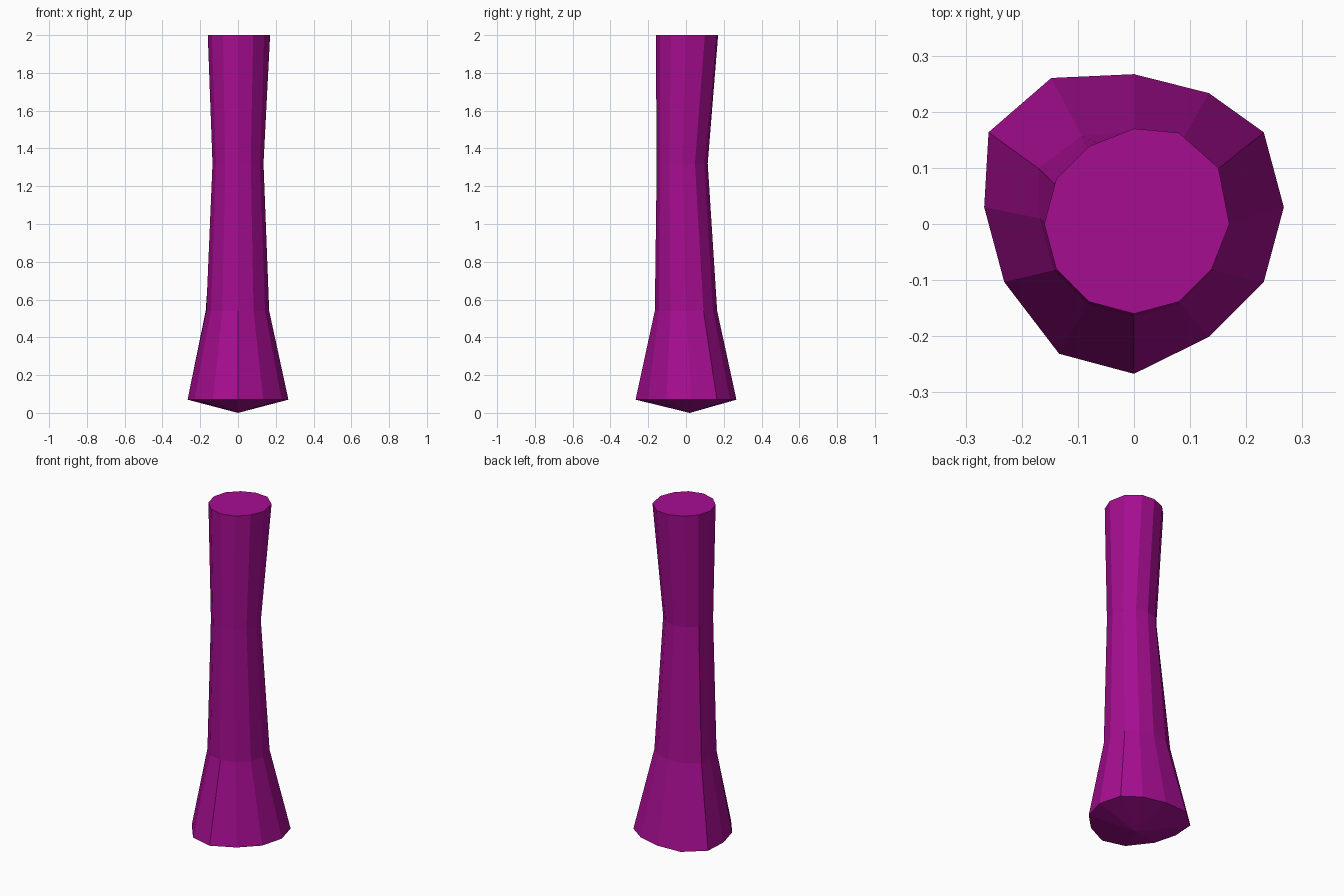
import bpy, bmesh, math
from mathutils import Vector

if "Cube" in bpy.data.objects:
    bpy.data.objects.remove(bpy.data.objects["Cube"])

SIDES = 12


def ring(z, radius, cy=0.0, offsets=None):
    """Twelve points, starting at +y and running clockwise seen from above."""
    pts = []
    for i in range(SIDES):
        a = math.tau * i / SIDES
        dx, dy = (offsets or {}).get(i, (0, 0))
        pts.append(Vector((radius * math.sin(a) + dx, cy + radius * math.cos(a) + dy, z)))
    return pts


# Slightly irregular outlines: flared foot, lower shaft, waist, top
rings = [
    ring(0.07, 0.267, 0.0, {1: (0, 0.002), 2: (0, 0.03), 3: (0, 0.03), 4: (0, 0.03), 5: (0, 0.03),
                            8: (0, 0.03), 9: (0, 0.03), 10: (-0.028, 0.03), 11: (-0.014, 0.029)}),
    ring(0.54, 0.165, 0.0, {2: (0, 0.01), 9: (-0.003, 0.01), 10: (-0.028, 0.017), 11: (-0.01, 0.014)}),
    ring(1.32, 0.135, -0.02),
    ring(2.0, 0.16, 0.0, {0: (0, 0.01), 1: (0, 0.024), 2: (0.012, 0.02), 3: (0.01, 0)}),
]

# Trunk: rings bridged with quads, flat cap, shallow pointed underside
bm = bmesh.new()
loops = [[bm.verts.new(p) for p in r] for r in rings]
tip = bm.verts.new((0, 0.02, 0))
for low, high in zip(loops, loops[1:]):
    for i in range(SIDES):
        j = (i + 1) % SIDES
        bm.faces.new((low[i], high[i], high[j], low[j]))
for i in range(SIDES):
    bm.faces.new((tip, loops[0][i], loops[0][(i + 1) % SIDES]))
bm.faces.new(loops[-1])
bmesh.ops.recalc_face_normals(bm, faces=bm.faces)

mesh = bpy.data.meshes.new("trunk")
bm.to_mesh(mesh)
bm.free()

purple = bpy.data.materials.new("purple")
purple.diffuse_color = (0.38, 0.004, 0.28, 1)
purple.use_nodes = True
purple.node_tree.nodes["Principled BSDF"].inputs["Base Color"].default_value = purple.diffuse_color
mesh.materials.append(purple)
bpy.context.collection.objects.link(bpy.data.objects.new("trunk", mesh))
